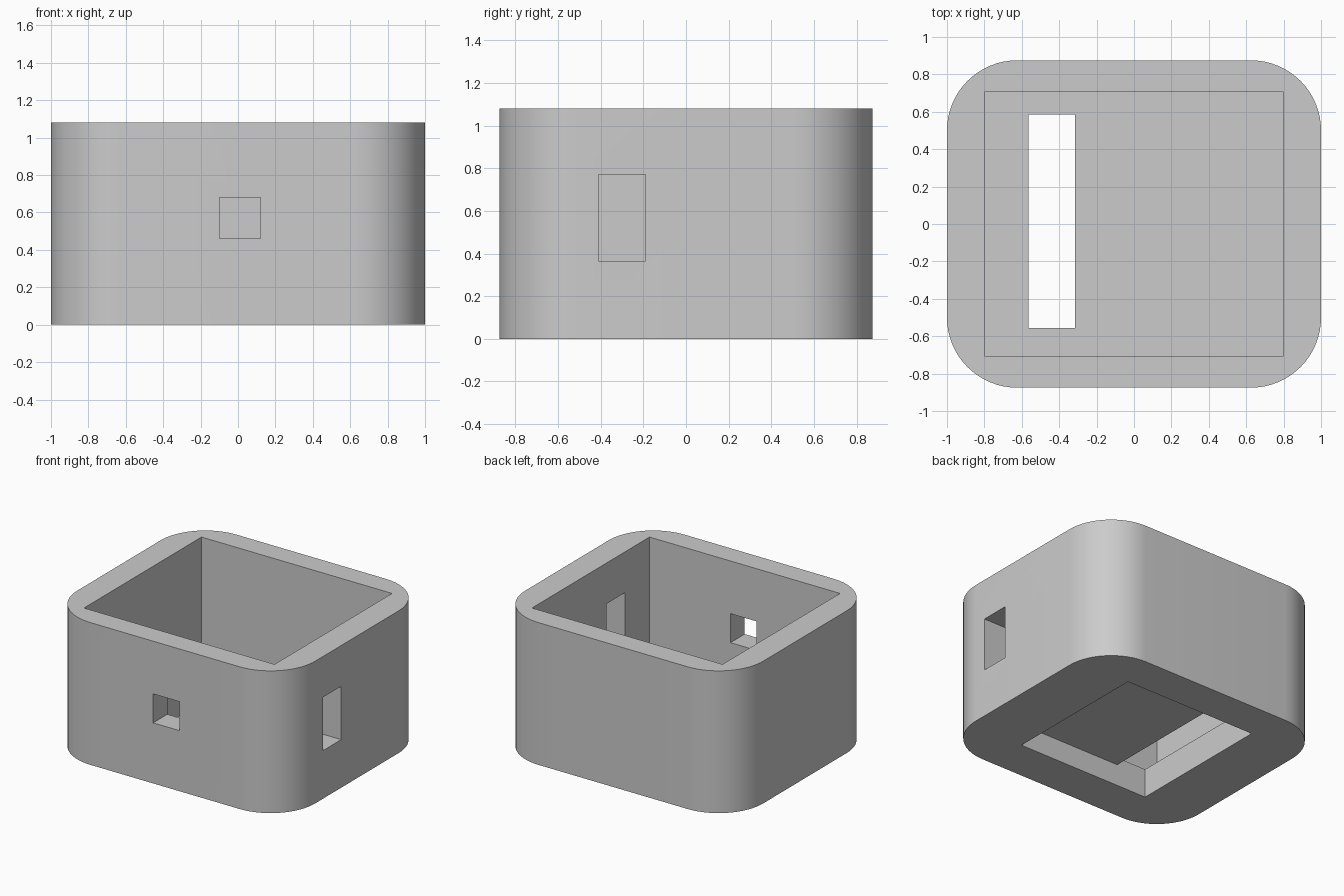
import bpy
import bmesh
import math
from mathutils import Vector

if "Cube" in bpy.data.objects:
    bpy.data.objects.remove(bpy.data.objects["Cube"], do_unlink=True)

grey = bpy.data.materials.new("light_grey")
grey.use_nodes = True
colour = (0.6, 0.6, 0.6, 1)
grey.diffuse_color = colour
grey.node_tree.nodes["Principled BSDF"].inputs["Base Color"].default_value = colour


def box(name, low, high, radius=0):
    """Box between two corners, with optional rounded vertical edges."""
    low, high = Vector(low), Vector(high)
    bm = bmesh.new()
    bmesh.ops.create_cube(bm, size=1)
    for v in bm.verts:
        v.co = (low + high) / 2 + v.co * (high - low)
    if radius:
        upright = [e for e in bm.edges
                   if abs(e.verts[0].co.z - e.verts[1].co.z) > 0.1]
        bmesh.ops.bevel(bm, geom=upright, offset=radius, segments=16,
                        profile=0.5, affect='EDGES')
    bmesh.ops.recalc_face_normals(bm, faces=bm.faces)
    mesh = bpy.data.meshes.new(name)
    bm.to_mesh(mesh)
    bm.free()
    mesh.materials.append(grey)
    obj = bpy.data.objects.new(name, mesh)
    bpy.context.collection.objects.link(obj)
    return obj


# Rounded outer shell
housing = box("housing", (-1, -0.875, 0), (1, 0.875, 1.08), 0.375)

# Openings cut from the shell
cutters = [
    box("cavity", (-0.8, -0.705, 0.22), (0.8, 0.705, 1.3)),
    box("underside_recess", (-0.565, -0.555, -0.2), (0.545, 0.585, 0.164)),
    box("floor_slot", (-0.565, -0.555, -0.1), (-0.315, 0.585, 0.4)),
    box("front_window", (-0.1, -1.1, 0.46), (0.12, -0.5, 0.68)),
    box("side_window", (0.6, -0.41, 0.365), (1.2, -0.19, 0.77)),
]

bpy.context.view_layer.objects.active = housing
housing.select_set(True)
for cutter in cutters:
    cutter.hide_render = True
    mod = housing.modifiers.new(cutter.name, 'BOOLEAN')
    mod.operation = 'DIFFERENCE'
    mod.solver = 'EXACT'
    mod.object = cutter
    bpy.ops.object.modifier_apply(modifier=mod.name)
    bpy.data.objects.remove(cutter, do_unlink=True)

# Smooth the rounded corners, keep the cut edges sharp
bpy.ops.object.select_all(action='DESELECT')
housing.select_set(True)
bpy.ops.object.shade_smooth_by_angle(angle=math.radians(30))
